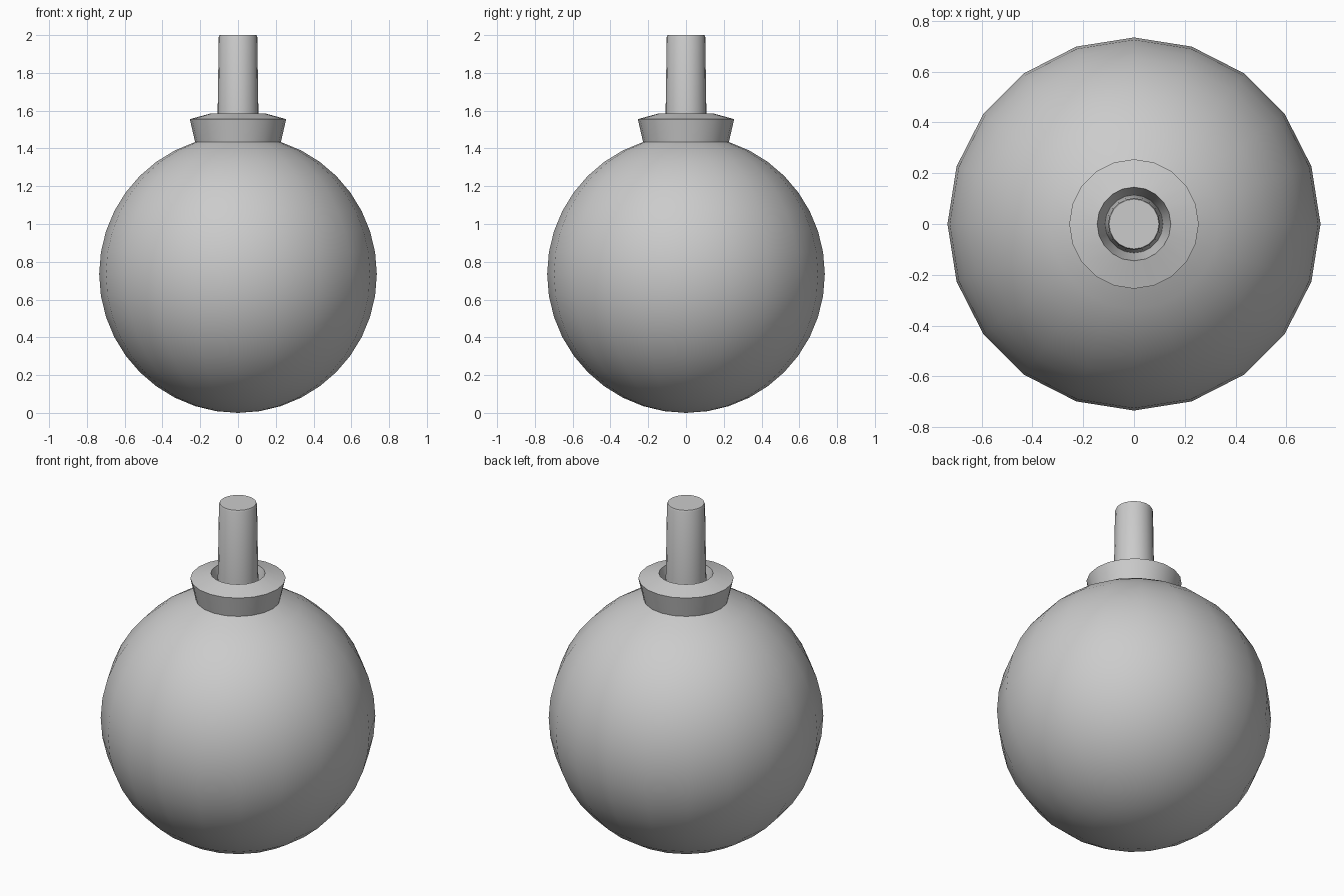
import bpy, math

if "Cube" in bpy.data.objects:
    bpy.data.objects.remove(bpy.data.objects["Cube"])

SIDES = 20
R = 0.735


def lathe(name, profile):
    """Revolve (radius, z) points around z; radius 0 makes a pole."""
    verts, rings, faces = [], [], []
    for r, z in profile:
        n = 1 if r == 0 else SIDES
        rings.append([len(verts) + i for i in range(n)])
        for i in range(n):
            a = 2 * math.pi * i / SIDES
            verts.append((r * math.cos(a), r * math.sin(a), z))
    for a, b in zip(rings, rings[1:]):
        for i in range(SIDES):
            j = (i + 1) % SIDES
            if len(a) == 1:
                faces.append((a[0], b[j], b[i]))
            elif len(b) == 1:
                faces.append((a[i], a[j], b[0]))
            else:
                faces.append((a[i], a[j], b[j], b[i]))
    mesh = bpy.data.meshes.new(name)
    mesh.from_pydata(verts, [], faces)
    obj = bpy.data.objects.new(name, mesh)
    bpy.context.collection.objects.link(obj)
    bpy.ops.object.select_all(action='DESELECT')
    obj.select_set(True)
    bpy.context.view_layer.objects.active = obj
    bpy.ops.object.shade_smooth_by_angle(angle=math.radians(30))
    return obj


# round body, open at the top where the collar sits
RINGS = 20
ball = [(0, 0)]
for k in range(1, RINGS - 1):
    t = math.pi * k / RINGS
    ball.append((R * math.sin(t), R - R * math.cos(t)))
lathe("ball_body", ball)

# flared collar with a recess in its top
lathe("collar", [ball[-1], (0.255, 1.555), (0.145, 1.585), (0.114, 1.46)])

# tapered fuse plug rising from the recess
lathe("fuse_plug", [(0.114, 1.46), (0.108, 1.585), (0.102, 1.99), (0.098, 2.0), (0, 2.0)])
